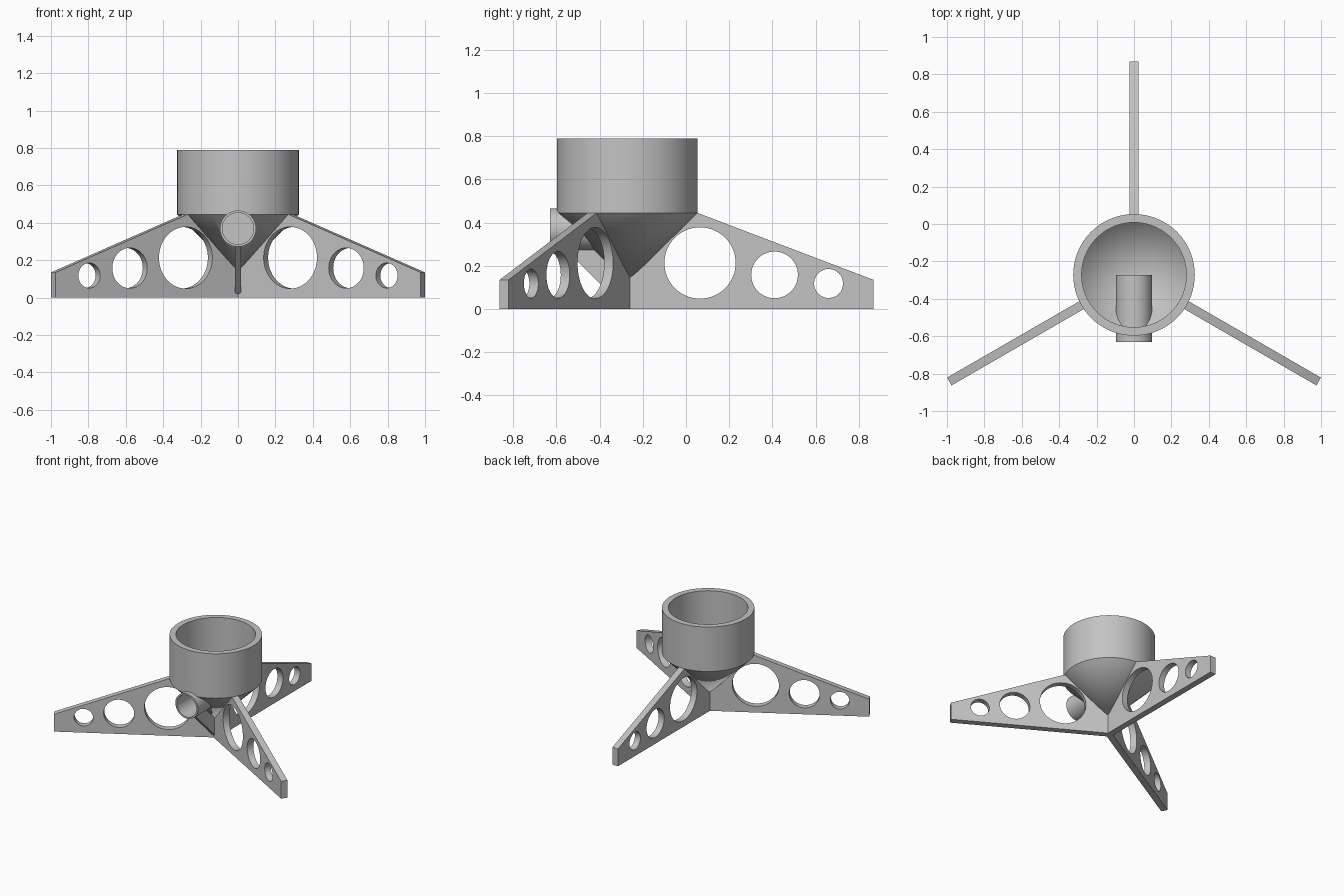
import bpy, bmesh
from math import pi, sin, cos, radians
from mathutils import Matrix, Vector

if "Cube" in bpy.data.objects:
    bpy.data.objects.remove(bpy.data.objects["Cube"])

CENTRE = Vector((0, -0.272, 0))
TUBE_Z = 0.369

grey = bpy.data.materials.new("plain grey")
grey.use_nodes = True
grey.diffuse_color = (0.55, 0.55, 0.55, 1)
grey.node_tree.nodes["Principled BSDF"].inputs["Base Color"].default_value = (0.55, 0.55, 0.55, 1)


def activate(obj):
    bpy.ops.object.select_all(action='DESELECT')
    obj.select_set(True)
    bpy.context.view_layer.objects.active = obj


def smooth(obj):
    activate(obj)
    bpy.ops.object.shade_smooth_by_angle(angle=radians(30))


def clean(bm):
    bmesh.ops.remove_doubles(bm, verts=bm.verts, dist=1e-5)
    bmesh.ops.recalc_face_normals(bm, faces=bm.faces)


def lathe(name, profile, matrix, steps=72):
    """Spin a (radius, height) profile round z, then place it."""
    bm = bmesh.new()
    verts = [bm.verts.new((r, 0, z)) for r, z in profile]
    edges = [bm.edges.new(pair) for pair in zip(verts, verts[1:])]
    bmesh.ops.spin(bm, geom=verts + edges, axis=(0, 0, 1), cent=(0, 0, 0),
                   angle=2 * pi, steps=steps, use_merge=False)
    clean(bm)
    bm.transform(matrix)
    clean(bm)
    mesh = bpy.data.meshes.new(name)
    bm.to_mesh(mesh)
    bm.free()
    mesh.materials.append(grey)
    obj = bpy.data.objects.new(name, mesh)
    bpy.context.collection.objects.link(obj)
    return obj


def plate(name, outline, holes, thickness, angle):
    """Upright plate running outward from the centre, with round holes."""
    curve = bpy.data.curves.new(name, 'CURVE')
    curve.dimensions = '2D'
    curve.fill_mode = 'BOTH'
    curve.extrude = thickness / 2
    loops = [outline]
    for x, z, r in holes:
        loops.append([(x + r * cos(2 * pi * i / 56), z + r * sin(2 * pi * i / 56))
                      for i in range(56)])
    for loop in loops:
        spline = curve.splines.new('POLY')
        spline.points.add(len(loop) - 1)
        for point, (x, z) in zip(spline.points, loop):
            point.co = (x, z, 0, 1)
        spline.use_cyclic_u = True
    obj = bpy.data.objects.new(name, curve)
    bpy.context.collection.objects.link(obj)
    obj.location = CENTRE
    obj.rotation_euler = (pi / 2, 0, radians(angle))
    activate(obj)
    bpy.ops.object.convert(target='MESH')
    obj = bpy.context.object
    bm = bmesh.new()
    bm.from_mesh(obj.data)
    clean(bm)
    bm.to_mesh(obj.data)
    bm.free()
    obj.data.materials.clear()
    obj.data.materials.append(grey)
    smooth(obj)
    return obj


# Hollow cup with a conical bottom
cup = lathe("funnel_cup", [(0, 0.12), (0.325, 0.445), (0.325, 0.79),
                           (0.28, 0.79), (0.28, 0.445), (0, 0.165)],
            Matrix.Translation(CENTRE))

# Side tube: its profile runs forward from the cup's axis
forward = Matrix.Translation(CENTRE + Vector((0, 0, TUBE_Z))) @ Matrix.Rotation(pi / 2, 4, 'X')
tube = lathe("side_tube", [(0, 0), (0.097, 0), (0.097, 0.358), (0.084, 0.358),
                           (0.084, 0.02), (0, 0.02)], forward, 56)

# Clear the cup wall out of the tube's bore
cutter = lathe("bore_cutter", [(0, 0.01), (0.09, 0.01), (0.09, 0.5), (0, 0.5)], forward, 56)
cutter.hide_render = True
cut = cup.modifiers.new("bore", 'BOOLEAN')
cut.operation = 'DIFFERENCE'
cut.solver = 'EXACT'
cut.object = cutter
activate(cup)
bpy.ops.object.modifier_apply(modifier=cut.name)
bpy.data.objects.remove(cutter)
smooth(cup)
smooth(tube)

# Three tapered legs with lightening holes
leg_outline = [(0, 0), (1.14, 0), (1.14, 0.135), (0.325, 0.445), (0.31, 0.446), (0, 0.14)]
leg_holes = [(0.337, 0.213, 0.165), (0.682, 0.158, 0.108), (0.932, 0.118, 0.067)]
for name, angle in (("back_leg", 90), ("left_leg", -30), ("right_leg", 210)):
    plate(name, leg_outline, leg_holes, 0.048, angle)

# Thin web bracing the tube
plate("tube_rib", [(0.01, 0), (0.287, 0.278), (0.15, 0.278), (0, 0.13), (0, 0)], [], 0.03, -90)
